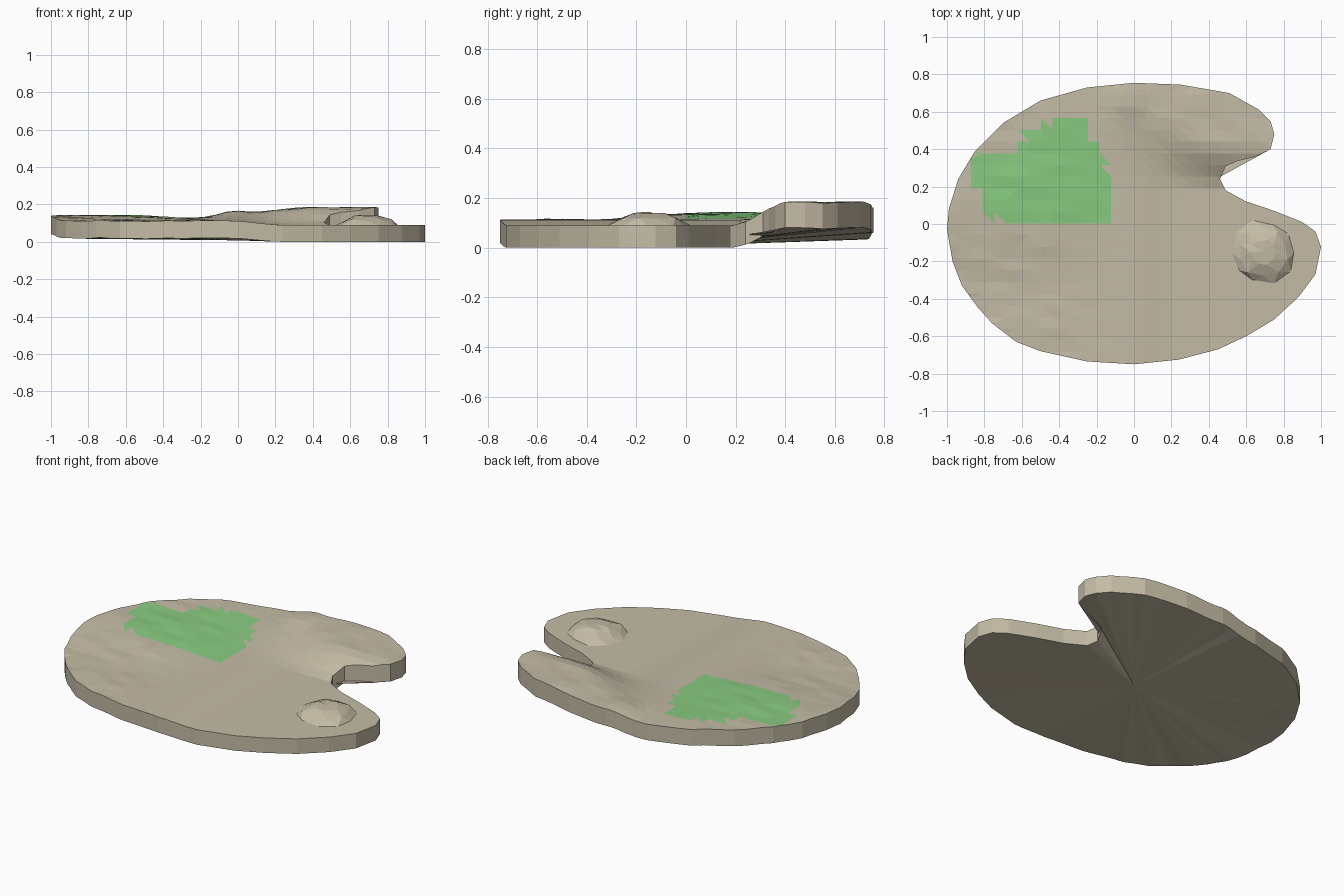
import bpy, bmesh, math, random
from mathutils import Vector, noise

if "Cube" in bpy.data.objects:
    bpy.data.objects.remove(bpy.data.objects["Cube"])

random.seed(4)

OUTLINE = [(1, -.12), (.97, -.27), (.88, -.39), (.75, -.51), (.6, -.6), (.45, -.67),
           (.24, -.725), (0, -.75), (-.25, -.735), (-.5, -.68), (-.63, -.63),
           (-.76, -.53), (-.84, -.44), (-.92, -.33), (-.97, -.2), (-1, -.03),
           (-.99, .08), (-.94, .24), (-.85, .39), (-.7, .54), (-.5, .66),
           (-.25, .73), (0, .755), (.25, .745), (.51, .7), (.67, .61), (.73, .55),
           (.75, .48), (.73, .4), (.65, .36), (.55, .335), (.49, .31), (.46, .24),
           (.49, .18), (.6, .12), (.75, .07), (.9, .01), (.97, -.04)]
PATCH = [(-.88, .18), (-.84, .39), (-.6, .4), (-.6, .51), (-.5, .53), (-.31, .58),
         (-.25, .55), (-.25, .46), (-.19, .42), (-.12, .23), (-.12, .05), (-.19, 0),
         (-.55, 0), (-.81, .05), (-.81, .18)]


def material(name, color):
    m = bpy.data.materials.new(name)
    m.diffuse_color = (*color, 1)
    m.use_nodes = True
    m.node_tree.nodes["Principled BSDF"].inputs["Base Color"].default_value = m.diffuse_color
    return m


def add_object(name, bm, mats):
    me = bpy.data.meshes.new(name)
    bm.to_mesh(me)
    bm.free()
    for m in mats:
        me.materials.append(m)
    ob = bpy.data.objects.new(name, me)
    bpy.context.collection.objects.link(ob)
    return ob


def ramp(a, b, v):
    t = min(1, max(0, (v - a) / (b - a)))
    return t * t * (3 - 2 * t)


def inside(p, poly):
    hit = False
    for (x1, y1), (x2, y2) in zip(poly, poly[1:] + poly[:1]):
        if (y1 > p.y) != (y2 > p.y) and p.x < x1 + (x2 - x1) * (p.y - y1) / (y2 - y1):
            hit = not hit
    return hit


def height(x, y):
    west = ramp(.25, -.05, x)
    z = .09 + .023 * west + .028 * ramp(-.4, .1, y) * ramp(0, -.6, x)
    # raised back right lobe, with a gentler slope toward the middle
    lobe = ramp(.18, .42 + .25 * ramp(.45, 0, x), y) * ramp(-.4, .4, x)
    z += (.184 - z) * lobe
    z += .022 * math.exp(-((x + .03) / .1) ** 2 - ((y - .68) / .13) ** 2)
    rough = max(ramp(-.1, -.5, x), lobe)
    return z + .007 * rough * noise.noise(Vector((x * 6, y * 14, 1.3)))


tan = material("sand", (.55, .5, .38))
green = material("grass", (.25, .6, .22))

# ground slab: gridded top surface
bm = bmesh.new()
bm.faces.new([bm.verts.new((x, y, 0)) for x, y in OUTLINE])
STEP = .0625
for axis in (Vector((1, 0, 0)), Vector((0, 1, 0))):
    for i in range(-16, 17):
        bmesh.ops.bisect_plane(bm, geom=bm.verts[:] + bm.edges[:] + bm.faces[:],
                               plane_co=axis * (i * STEP + .003), plane_no=axis)
bmesh.ops.remove_doubles(bm, verts=bm.verts, dist=.004)
bmesh.ops.triangulate(bm, faces=bm.faces)
for v in bm.verts:
    v.co.z = height(v.co.x, v.co.y)
# grass patch on the top faces
for f in bm.faces:
    f.material_index = int(inside(f.calc_center_median(), PATCH))
# slab side walls
rim = [e for e in bm.edges if e.is_boundary]
ext = bmesh.ops.extrude_edge_only(bm, edges=rim)["geom"]
low = [e for e in ext if isinstance(e, bmesh.types.BMEdge)]
for v in ext:
    if isinstance(v, bmesh.types.BMVert):
        v.co.z = max(0, .85 * (v.co.z - .09))
for e in low:
    for f in e.link_faces:
        f.material_index = 0
# slab underside, fanned to the middle
mid = bm.verts.new((0, 0, .008))
for e in low:
    bm.faces.new((e.verts[0], e.verts[1], mid))
bmesh.ops.recalc_face_normals(bm, faces=bm.faces)
add_object("ground_slab", bm, [tan, green])

# rocky mound
bm = bmesh.new()
N = 10
rings = []
for r, z, jit in ((1, .085, 0), (.72, .115, .008), (.38, .142, .009)):
    ring = []
    for i in range(N):
        a = math.tau * (i + .5 * len(rings)) / N
        k = r * random.uniform(.9, 1.08)
        ring.append(bm.verts.new((.69 + .18 * k * math.cos(a), -.15 + .175 * k * math.sin(a),
                                  z + random.uniform(-jit, jit))))
    rings.append(ring)
tip = bm.verts.new((.69, -.15, .14))
for a, b in zip(rings, rings[1:]):
    for i in range(N):
        j = (i + 1) % N
        bm.faces.new((a[i], a[j], b[i]))
        bm.faces.new((a[j], b[j], b[i]))
for i in range(N):
    bm.faces.new((rings[-1][i], rings[-1][(i + 1) % N], tip))
bm.faces.new(rings[0][::-1])
bmesh.ops.recalc_face_normals(bm, faces=bm.faces)
add_object("rock_mound", bm, [tan])
